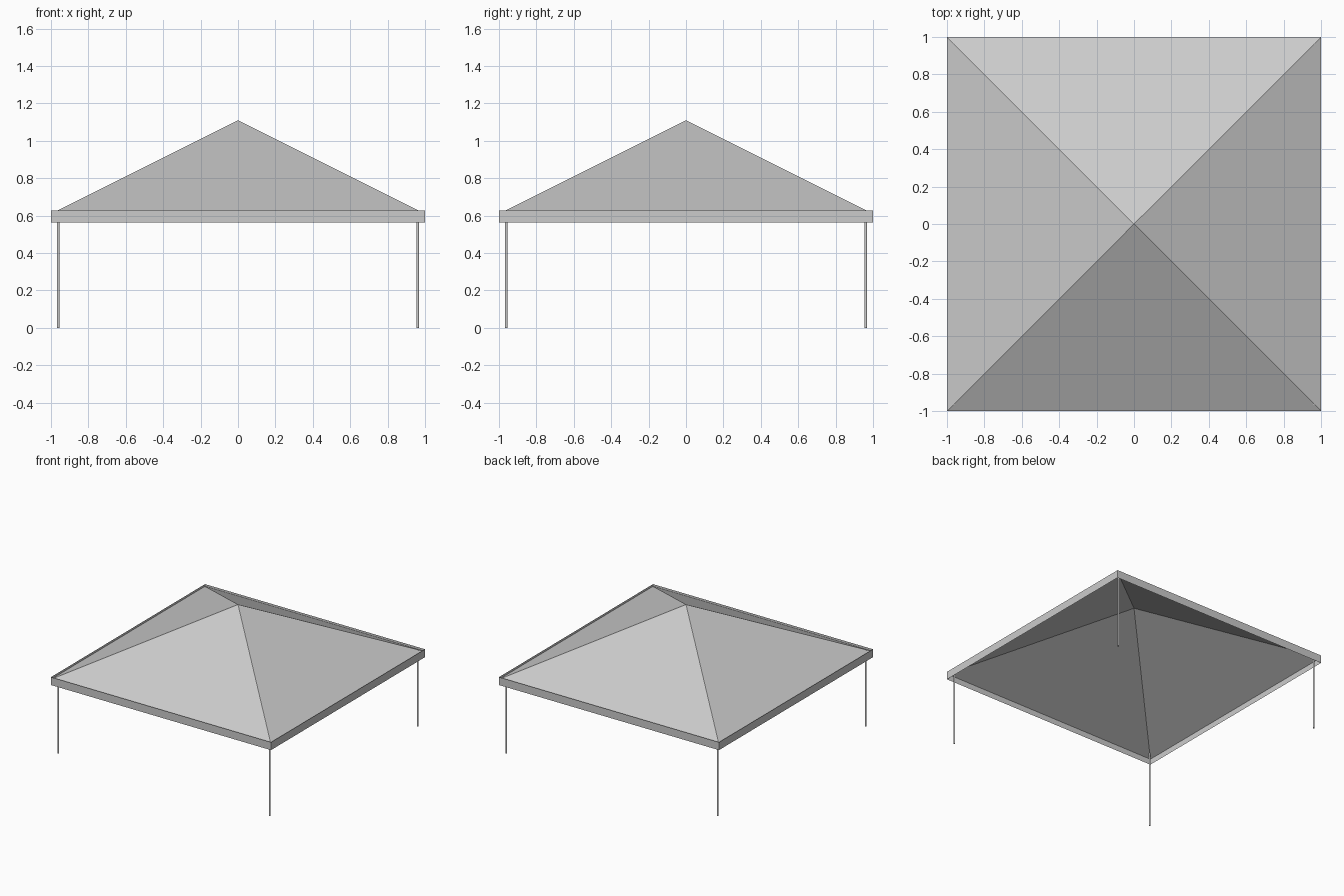
import bpy
import bmesh
from mathutils import Matrix

cube = bpy.data.objects.get("Cube")
if cube:
    bpy.data.objects.remove(cube, do_unlink=True)

HALF = 1.0            # half width of the canopy
APEX, EAVE = 1.11, 0.61
VALANCE_TOP, VALANCE_BOTTOM = 0.628, 0.563
POST_AT, POST_RADIUS = 0.961, 0.007
CORNERS = [(-1, -1), (1, -1), (1, 1), (-1, 1)]

grey = bpy.data.materials.new("light_grey")
grey.use_nodes = True
COLOUR = (0.6, 0.6, 0.6, 1.0)
grey.diffuse_color = COLOUR
grey.node_tree.nodes["Principled BSDF"].inputs["Base Color"].default_value = COLOUR


def make_object(name, bm):
    mesh = bpy.data.meshes.new(name)
    bm.to_mesh(mesh)
    bm.free()
    mesh.materials.append(grey)
    obj = bpy.data.objects.new(name, mesh)
    bpy.context.collection.objects.link(obj)
    return obj


def corner_ring(bm, z):
    return [bm.verts.new((x * HALF, y * HALF, z)) for x, y in CORNERS]


# Pyramid roof: an open fabric sheet with four slopes
bm = bmesh.new()
eave = corner_ring(bm, EAVE)
peak = bm.verts.new((0, 0, APEX))
for i in range(4):
    bm.faces.new((eave[i], eave[(i + 1) % 4], peak))
make_object("roof", bm)

# Valance: a fabric band hanging around the eaves
bm = bmesh.new()
low, high = corner_ring(bm, VALANCE_BOTTOM), corner_ring(bm, VALANCE_TOP)
for i in range(4):
    j = (i + 1) % 4
    bm.faces.new((low[i], low[j], high[j], high[i]))
make_object("valance", bm)

# Corner posts
names = ["front_right_post", "front_left_post", "back_left_post", "back_right_post"]
for name, (x, y) in zip(names, CORNERS):
    bm = bmesh.new()
    place = Matrix.Translation((x * POST_AT, y * POST_AT, VALANCE_TOP / 2))
    bmesh.ops.create_cone(bm, cap_ends=True, segments=12, radius1=POST_RADIUS,
                          radius2=POST_RADIUS, depth=VALANCE_TOP, matrix=place)
    for face in bm.faces:
        face.smooth = len(face.verts) == 4
    for edge in bm.edges:
        edge.smooth = all(f.smooth for f in edge.link_faces)
    make_object(name, bm)
